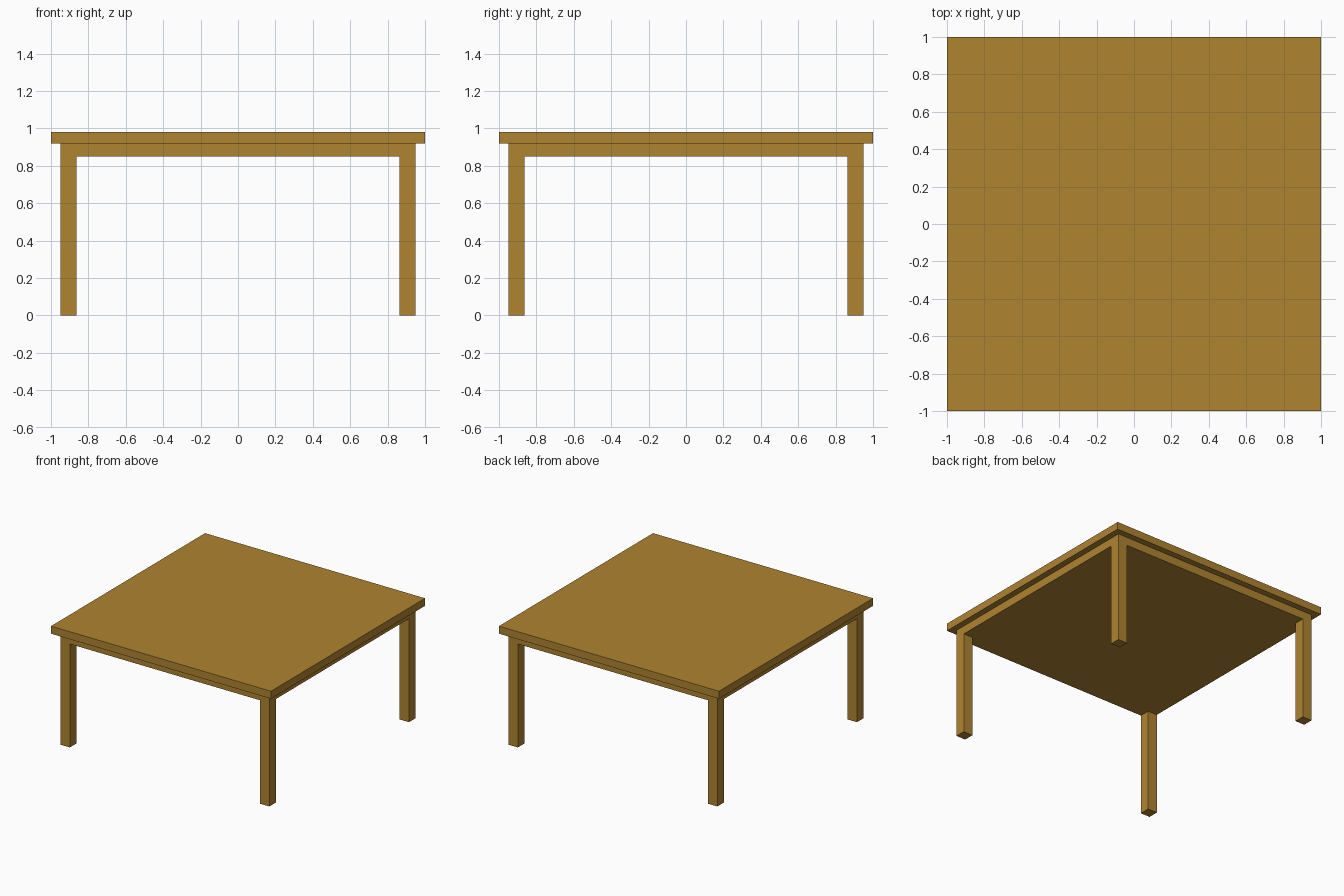
import bpy

if "Cube" in bpy.data.objects:
    bpy.data.objects.remove(bpy.data.objects["Cube"])

wood = bpy.data.materials.new("wood")
wood.diffuse_color = (0.43, 0.23, 0.03, 1)
wood.use_nodes = True
wood.node_tree.nodes["Principled BSDF"].inputs["Base Color"].default_value = wood.diffuse_color


def box(name, lo, hi):
    """Axis-aligned box between two corners."""
    bpy.ops.mesh.primitive_cube_add(
        size=1, location=[(a + b) / 2 for a, b in zip(lo, hi)])
    ob = bpy.context.object
    ob.name = name
    ob.scale = [b - a for a, b in zip(lo, hi)]
    bpy.ops.object.transform_apply(location=False, rotation=False, scale=True)
    ob.data.materials.append(wood)
    return ob


TOP, SLAB, FRAME = 0.98, 0.918, 0.85   # heights of the layers
OUT, LEG = 0.949, 0.085                # frame half width, leg thickness

# Top board and the solid frame under it
box("table_top", (-1, -1, SLAB), (1, 1, TOP))
box("under_frame", (-OUT, -OUT, FRAME), (OUT, OUT, SLAB))

# Four square legs flush with the frame corners
c, h = OUT - LEG / 2, LEG / 2
for sy, fb in ((-1, "front"), (1, "back")):
    for sx, lr in ((-1, "left"), (1, "right")):
        box(f"{fb}_{lr}_leg", (sx * c - h, sy * c - h, 0),
            (sx * c + h, sy * c + h, FRAME))
